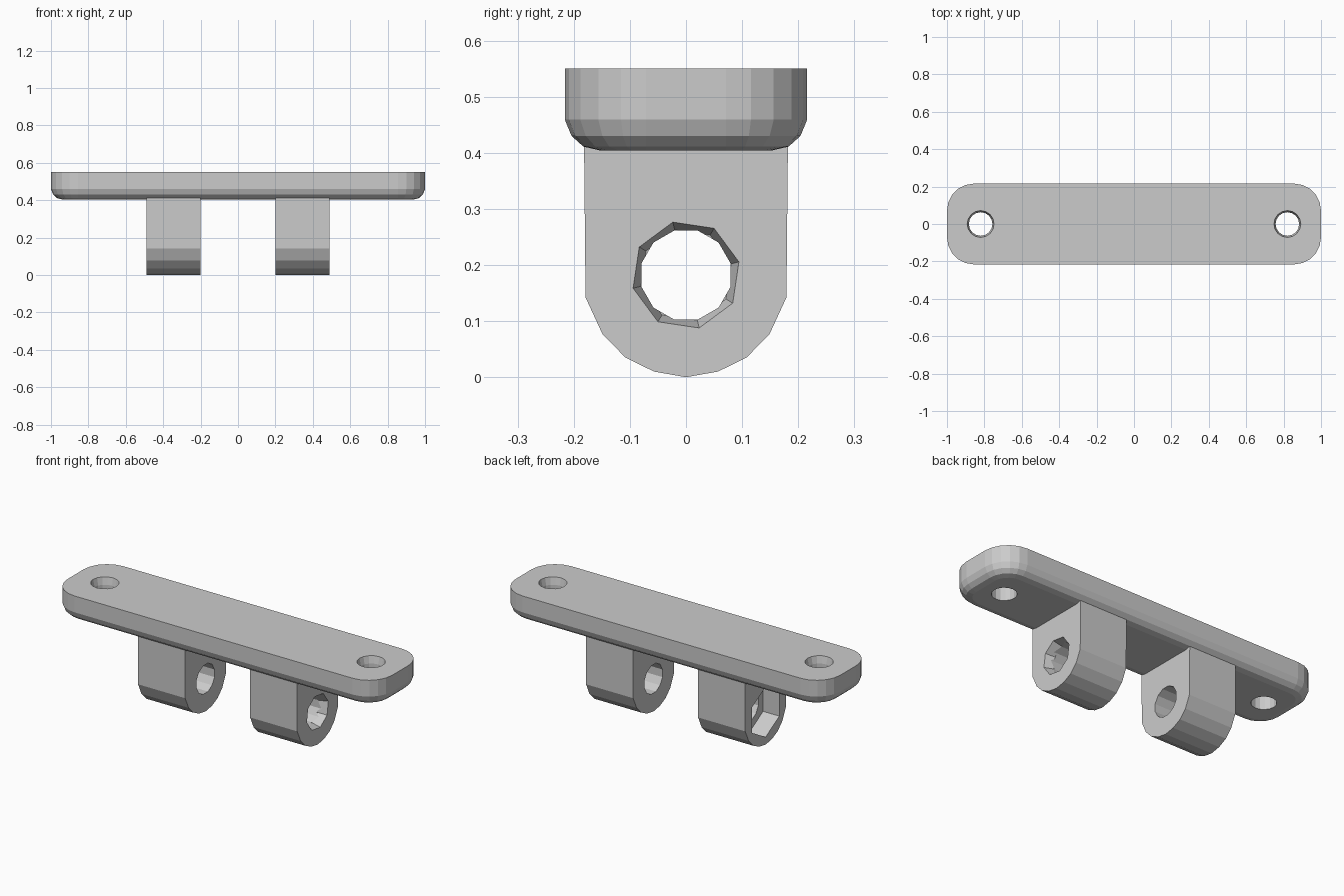
import bpy, bmesh
from math import sin, cos, pi, radians

if "Cube" in bpy.data.objects:
    bpy.data.objects.remove(bpy.data.objects["Cube"])


def loft(name, rings):
    """Closed solid skinned through rings with equal point counts."""
    bm = bmesh.new()
    loops = [[bm.verts.new(p) for p in ring] for ring in rings]
    n = len(loops[0])
    for a, b in zip(loops, loops[1:]):
        for i in range(n):
            j = (i + 1) % n
            bm.faces.new((a[i], a[j], b[j], b[i]))
    bm.faces.new(loops[0])
    bm.faces.new(loops[-1])
    bmesh.ops.recalc_face_normals(bm, faces=bm.faces)
    mesh = bpy.data.meshes.new(name)
    bm.to_mesh(mesh)
    bm.free()
    ob = bpy.data.objects.new(name, mesh)
    bpy.context.collection.objects.link(ob)
    return ob


def combine(target, tool, operation):
    """Apply a boolean and remove the tool object."""
    tool.hide_render = True
    mod = target.modifiers.new("boolean", 'BOOLEAN')
    mod.operation, mod.object, mod.solver = operation, tool, 'EXACT'
    bpy.context.view_layer.objects.active = target
    bpy.ops.object.modifier_apply(modifier=mod.name)
    bpy.data.objects.remove(tool)


def circle(n, r, phase=0.0):
    return [(r * cos(2 * pi * i / n + phase), r * sin(2 * pi * i / n + phase)) for i in range(n)]


def x_ring(x, n, r, phase=0.0):
    return [(x, y, 0.182 + z) for y, z in circle(n, r, phase)]


def z_ring(x, z, n, r):
    return [(x + u, v, z) for u, v in circle(n, r)]


def rounded_rect(inset, z, r=0.145, steps=5):
    pts = []
    rr = r - inset
    for k, (sx, sy) in enumerate([(1, 1), (-1, 1), (-1, -1), (1, -1)]):
        for i in range(steps + 1):
            a = pi / 2 * (k + i / steps)
            pts.append((sx * (1 - r) + rr * cos(a), sy * (0.216 - r) + rr * sin(a), z))
    return pts


# Base plate with rounded underside rim
bracket = loft("mounting_bracket", [rounded_rect(i, z) for i, z in
               [(0, 0.55), (0, 0.459), (0.012, 0.43), (0.033, 0.411), (0.063, 0.404)]])

# Two hanging lugs with rounded bottoms
half = [(0.182, 0.45), (0.179, 0.142), (0.149, 0.077), (0.108, 0.035), (0.057, 0.01)]
profile = half + [(0, 0.0)] + [(-y, z) for y, z in reversed(half)]
for x0, x1 in ((-0.49, -0.2), (0.2, 0.49)):
    lug = loft("lug", [[(x, y, z) for y, z in profile] for x in (x0, x1)])
    combine(bracket, lug, 'UNION')

# Pivot bore through both lugs
combine(bracket, loft("bore_cutter", [x_ring(x, 12, 0.082, radians(15)) for x in (-0.6, 0.6)]), 'DIFFERENCE')

# Hexagonal nut pocket on the left lug, faceted countersink on the right lug
combine(bracket, loft("nut_cutter", [x_ring(x, 6, 0.14, pi / 2) for x in (-0.6, -0.39)]), 'DIFFERENCE')
combine(bracket, loft("countersink_cutter", [x_ring(0.44, 8, 0.083, radians(14)),
                                             x_ring(0.50, 8, 0.1, radians(14))]), 'DIFFERENCE')

# Screw holes with a slight countersink on top
for x in (-0.82, 0.82):
    cutter = loft("screw_cutter", [z_ring(x, z, 16, r) for z, r in
                  [(0.3, 0.063), (0.51, 0.063), (0.55, 0.072), (0.6, 0.083)]])
    combine(bracket, cutter, 'DIFFERENCE')
